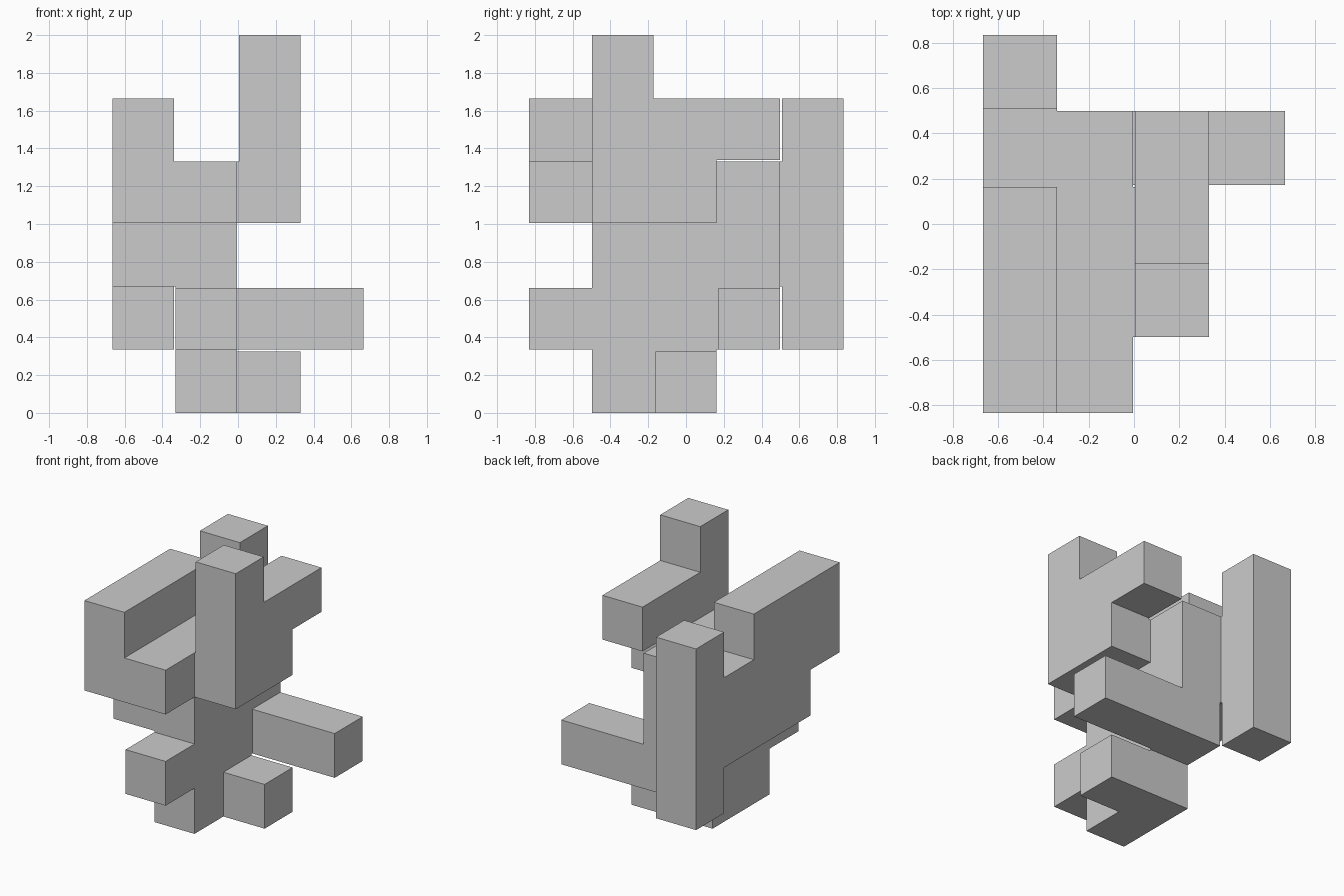
import bpy, bmesh
from itertools import product
from mathutils import Vector

if "Cube" in bpy.data.objects:
    bpy.data.objects.remove(bpy.data.objects["Cube"])

C = 0.335   # cell pitch
E = 0.005   # inset, leaving hairline gaps between cells that only touch at edges

# Arms of the block puzzle as inclusive cell ranges: (x0,x1, y0,y1, z0,z1)
ARMS = [
    (0, 0, 4, 4, 1, 4),   # rear left post
    (0, 0, 1, 3, 2, 3),   # left slab
    (0, 0, 0, 2, 3, 4),   # left upper rail
    (1, 1, 0, 3, 3, 3),   # core top row
    (1, 1, 1, 3, 1, 2),   # core
    (1, 1, 1, 2, 0, 0),   # core foot
    (1, 1, 0, 0, 1, 1),   # front stub
    (2, 2, 2, 2, 0, 0),   # right foot
    (2, 3, 3, 3, 1, 1),   # right beam
    (2, 2, 1, 1, 3, 5),   # right tower
    (2, 2, 2, 2, 3, 4),   # tower step
    (2, 2, 3, 3, 4, 4),   # tower overhang
]
cells = {c for x0, x1, y0, y1, z0, z1 in ARMS
         for c in product(range(x0, x1 + 1), range(y0, y1 + 1), range(z0, z1 + 1))}


def touched(i):
    """Even index = body of a cell, odd index = seam between two cells."""
    return (i // 2,) if i % 2 == 0 else (i // 2, i // 2 + 1)


def solid(p):
    return all(c in cells for c in product(*map(touched, p)))


def coord(i):
    """Position of grid line i: start and end of each inset cell."""
    return (i // 2) * C + (E if i % 2 == 0 else C - E)


origin = Vector((2 * C, 2.5 * C, E))
bm = bmesh.new()
verts = {}


def vert(k):
    if k not in verts:
        verts[k] = bm.verts.new(Vector([coord(i) for i in k]) - origin)
    return verts[k]


# Skin the solid: one quad wherever filled meets empty
for p in filter(solid, product(range(8), range(10), range(12))):
    for axis, side in product(range(3), (0, 1)):
        q = list(p)
        q[axis] += 2 * side - 1
        if solid(q):
            continue
        u, v = (axis + 1) % 3, (axis + 2) % 3
        loop = []
        for du, dv in ((0, 0), (1, 0), (1, 1), (0, 1)):
            k = list(p)
            k[axis] += side
            k[u] += du
            k[v] += dv
            loop.append(vert(tuple(k)))
        bm.faces.new(loop if side else loop[::-1])

# Merge coplanar quads into clean flat faces
bmesh.ops.dissolve_limit(bm, angle_limit=0.01, verts=bm.verts[:], edges=bm.edges[:])
mesh = bpy.data.meshes.new("block_puzzle")
bm.to_mesh(mesh)
bm.free()
bpy.context.collection.objects.link(bpy.data.objects.new("block_puzzle", mesh))
